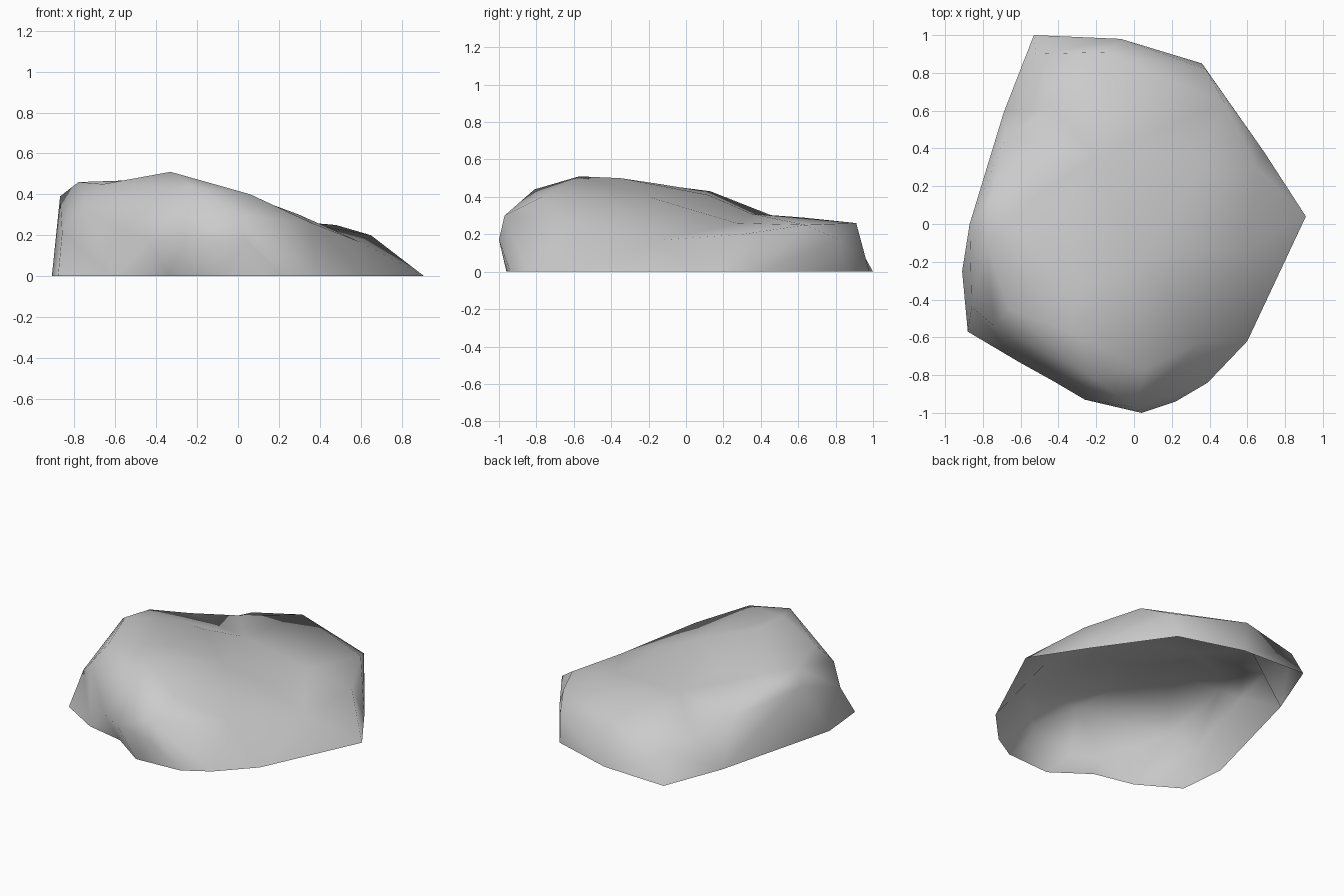
import bpy
import bmesh
from mathutils import Vector
from mathutils.geometry import delaunay_2d_cdt

# Remove the default object only
default_cube = bpy.data.objects.get("Cube")
if default_cube is not None:
    bpy.data.objects.remove(default_cube, do_unlink=True)


def make_material(name, colour):
    """Plain single-colour material for viewport and render."""
    material = bpy.data.materials.new(name)
    material.use_nodes = True
    material.diffuse_color = colour
    shader = material.node_tree.nodes["Principled BSDF"]
    shader.inputs["Base Color"].default_value = colour
    shader.inputs["Roughness"].default_value = 1
    return material


def unfold(point):
    """Pull higher points inward so that overhangs do not overlap in plan."""
    return Vector((point[0], point[1])) * (1 - .9 * point[2])


def build_shell(name, footprint, surface_points, material):
    """Join the footprint and the surface points into one open-bottomed skin."""
    points = [(x, y, 0) for x, y in footprint] + surface_points
    count = len(footprint)
    rim = [(i, (i + 1) % count) for i in range(count)]
    result = delaunay_2d_cdt([unfold(p) for p in points], rim, [], 1, 1e-5)
    faces, sources = result[2], result[3]

    bm = bmesh.new()
    verts = [bm.verts.new(points[s[0]]) for s in sources]
    for face in faces:
        bm.faces.new([verts[i] for i in face])
    for face in bm.faces:
        face.smooth = True
    mesh = bpy.data.meshes.new(name)
    bm.to_mesh(mesh)
    bm.free()

    mesh.materials.append(material)
    shell = bpy.data.objects.new(name, mesh)
    bpy.context.collection.objects.link(shell)
    return shell


# Ground outline, counter-clockwise from the pointed left side
footprint = [
    (.91, .04), (.69, .38), (.36, .85), (-.07, .98), (-.53, 1),
    (-.69, .59), (-.91, -.25), (-.88, -.57), (-.61, -.73), (-.34, -.79),
    (-.1, -.96), (.22, -.94), (.39, -.84), (.6, -.62),
]

# Steep front wall with its overhanging belly
front_wall = [
    (.04, -1, .17), (0, -.97, .3), (.06, -.77, .4), (-.22, -.81, .44),
    (-.26, -.93, .17), (-.43, -.83, .17), (.36, -.62, .26),
]

# Right-hand cliff and its upper edge
right_cliff = [
    (-.86, -.44, .21), (-.74, -.54, .32), (-.66, -.45, .45),
    (-.87, 0, .39), (-.78, -.1, .46), (-.76, .13, .43), (-.68, .46, .3),
]

# Low shelf at the back, ending in a small spur
back_shelf = [
    (-.52, .9, .18), (-.43, .62, .29), (-.15, .91, .26), (.38, .82, .17),
    (.48, .64, .25), (.65, .3, .2), (.33, .27, .26), (-.2, .35, .31),
]

# Rounded crown and the slope running down to the left
crown = [
    (-.33, -.57, .51), (-.3, -.35, .5), (-.48, -.15, .47), (-.6, .1, .43),
    (-.35, .12, .41), (.03, -.2, .4), (.3, -.13, .3), (.59, -.13, .17),
]

stone_grey = make_material("stone_grey", (.6, .6, .6, 1))
build_shell("rock", footprint,
            front_wall + right_cliff + back_shelf + crown, stone_grey)
